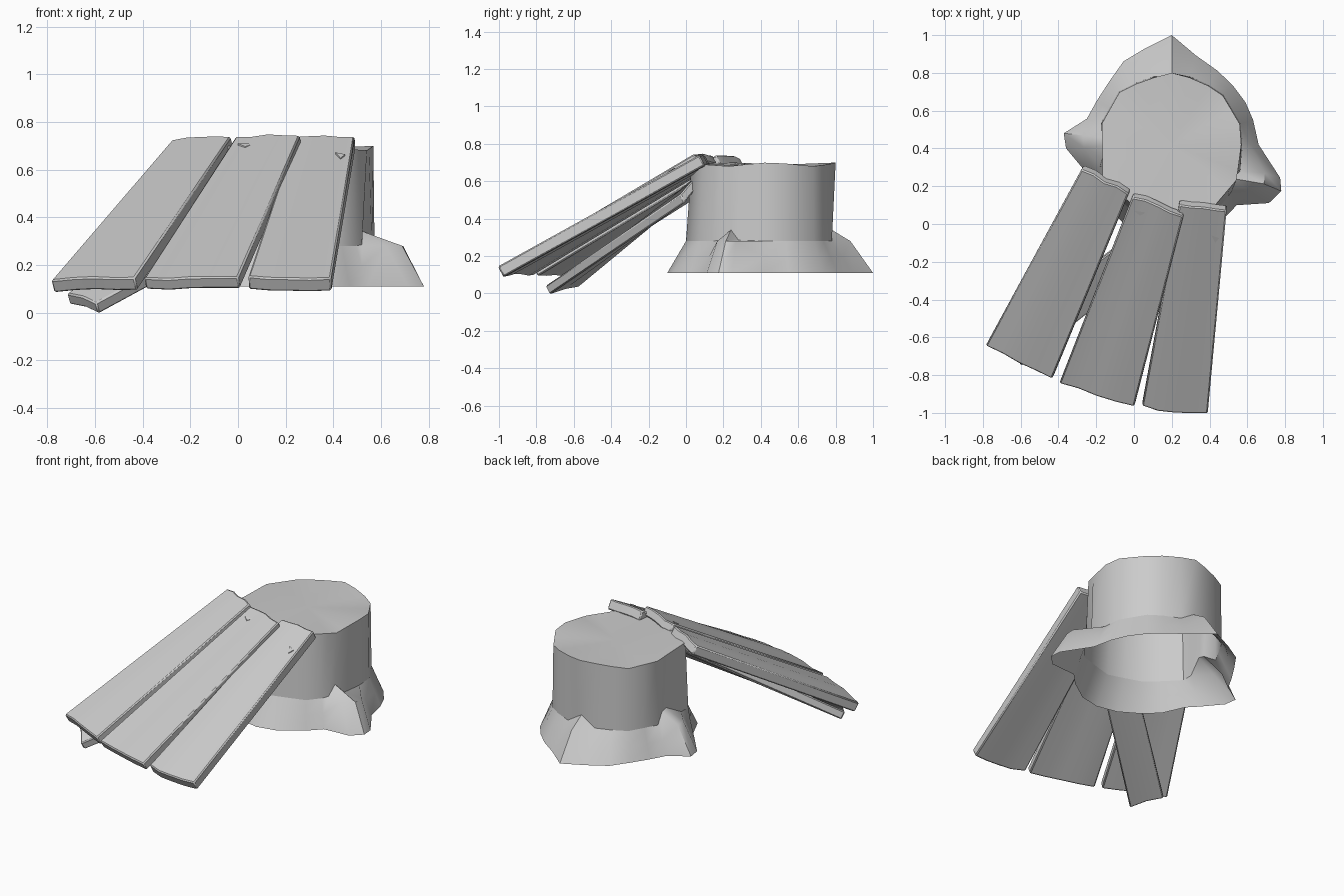
import bpy, bmesh, math
from mathutils import Vector

if "Cube" in bpy.data.objects:
    bpy.data.objects.remove(bpy.data.objects["Cube"], do_unlink=True)

grey = bpy.data.materials.new("plain grey")
grey.use_nodes = True
GREY = (0.6, 0.6, 0.6, 1)
grey.diffuse_color = GREY
grey.node_tree.nodes["Principled BSDF"].inputs["Base Color"].default_value = GREY


def finish(name, bm, angle, bevel=0, recalc=True):
    if recalc:
        bmesh.ops.recalc_face_normals(bm, faces=bm.faces)
    mesh = bpy.data.meshes.new(name)
    bm.to_mesh(mesh)
    bm.free()
    mesh.materials.append(grey)
    obj = bpy.data.objects.new(name, mesh)
    bpy.context.collection.objects.link(obj)
    if bevel:
        mod = obj.modifiers.new("worn edges", "BEVEL")
        mod.width = bevel
        mod.limit_method = "ANGLE"
        mod.angle_limit = math.radians(50)
    bpy.ops.object.select_all(action="DESELECT")
    obj.select_set(True)
    bpy.context.view_layer.objects.active = obj
    bpy.ops.object.shade_smooth_by_angle(angle=math.radians(angle))


# Tree stump: uneven trunk, flared skirt, three roots, open underside
CENTRE = Vector((0.2, 0.42, 0))
SKIRT = {0: .46, 17: .45, 30: .45, 44: .45, 58: .46, 75: .49, 90: .58, 105: .53,
         120: .51, 135: .47, 150: .46, 163: .47, 174: .575, 182: .56, 197: .48,
         206: .45, 225: .48, 240: .49, 255: .51, 270: .52, 285: .51, 304: .48,
         317: .47, 329: .6, 337: .63, 343: .6}
# Root ridges: how far out the knee sits, and angle and height where it meets the trunk
ROOTS = {90: (.45, 90, .34), 174: (.55, 174, .33), 182: (.55, 181, .34),
         329: (.45, 323, .285), 337: (.62, 331, .34), 343: (.6, 339, .285)}
LIP = [(-3, .37, .70), (17, .376, .695), (44, .375, .68), (66, .372, .69),
       (90, .38, .70), (114, .372, .69), (135, .392, .68), (163, .386, .69),
       (206, .407, .70), (238, .385, .70), (270, .39, .69), (304, .397, .69),
       (331, .39, .68), (357, .37, .70)]


def polar(deg, r, z):
    a = math.radians(deg)
    return CENTRE + Vector((r * math.cos(a), r * math.sin(a), z))


def lip_point(deg):
    for a, b in zip(LIP, LIP[1:]):
        if a[0] <= deg <= b[0]:
            return polar(*a).lerp(polar(*b), (deg - a[0]) / (b[0] - a[0]))


bm = bmesh.new()
rings = []
for deg, low in SKIRT.items():
    root = deg in ROOTS
    part, wall_deg, height = ROOTS.get(deg, (.5, deg, .28))
    top = lip_point(wall_deg)
    front = max(0, -math.sin(math.radians(deg)))
    wall = (top - CENTRE).xy.length + (-.02 if height > .3 else .005 + .025 * front)
    points = [polar(deg, low, .11),
              polar(deg, wall + (low - wall) * part, .28 if root else .195),
              polar(wall_deg, wall, height), top]
    rings.append([bm.verts.new(p) for p in points])
hub = bm.verts.new(CENTRE + Vector((0, 0, .685)))
for i, a in enumerate(rings):
    b = rings[(i + 1) % len(rings)]
    for k in range(3):
        bm.faces.new((a[k], b[k], b[k + 1], a[k + 1]))
    bm.faces.new((a[3], b[3], hub))
    bm.edges.get((a[2], b[2])).smooth = False
finish("stump", bm, 45, recalc=False)


# Boards: tapered slabs with a faint crease and ragged ends
def board(name, corners, thick, upper, lower, crease):
    tl, tr, bl, br = map(Vector, corners)
    normal = (br - bl).cross(tl - bl).normalized()
    slope = ((tl + tr) - (bl + br)).normalized()
    n = len(upper)
    bm = bmesh.new()
    sheets = []
    for depth in (0, -thick):
        rows = []
        for left, right, ragged in ((bl, br, lower), (tl, tr, upper)):
            rows.append([bm.verts.new(left.lerp(right, i / (n - 1)) + slope * ragged[i]
                                      + normal * (depth + crease[i])) for i in range(n)])
        sheets.append(rows)
    (tb, tt), (ub, ut) = sheets
    for i in range(n - 1):
        j = i + 1
        bm.faces.new((tb[i], tb[j], tt[j], tt[i]))
        bm.faces.new((ub[i], ut[i], ut[j], ub[j]))
        bm.faces.new((tb[i], ub[i], ub[j], tb[j]))
        bm.faces.new((tt[i], tt[j], ut[j], ut[i]))
    for i in (0, n - 1):
        bm.faces.new((tb[i], tt[i], ut[i], ub[i]))
    finish(name, bm, 25, bevel=.007)


board("right_board", [(-.28, .285, .73), (-.03, .16, .74), (-.787, -.648, .14), (-.435, -.82, .145)],
      .06, (0, .01, 0, .01, 0), (0, .005, 0, 0, 0), (-.006, 0, .006, 0, 0))
board("middle_board", [(-.01, .14, .74), (.26, .04, .745), (-.395, -.845, .145), (0, -.967, .148)],
      .055, (0, .01, .01, 0, 0), (0, 0, -.005, -.005, 0), (0, -.006, .004, .004, 0))
board("left_board", [(.24, .1, .74), (.49, .07, .74), (.04, -.985, .14), (.39, -1.005, .145)],
      .063, (0, 0, .005, 0, 0), (.025, 0, -.005, -.005, 0), (0, .004, .004, 0, 0))
board("under_brace", [(.18, .08, .65), (.31, -.03, .53), (-.72, -.595, .08), (-.597, -.753, .04)],
      .052, (0, 0, 0), (0, .008, 0), (0, .004, 0))


# Small wood nicks lying on two boards
def nick(name, points):
    bm = bmesh.new()
    verts = [bm.verts.new(p) for p in points]
    face = bm.faces.new(verts)
    for v in bmesh.ops.extrude_face_region(bm, geom=[face])["geom"]:
        if isinstance(v, bmesh.types.BMVert):
            v.co.z -= .009
    finish(name, bm, 20)


nick("middle_nick", [(.0, .07, .709), (.07, .06, .709), (.03, .045, .697)])
nick("left_nick", [(.41, -.06, .672), (.45, -.075, .664), (.43, -.1, .648)])
